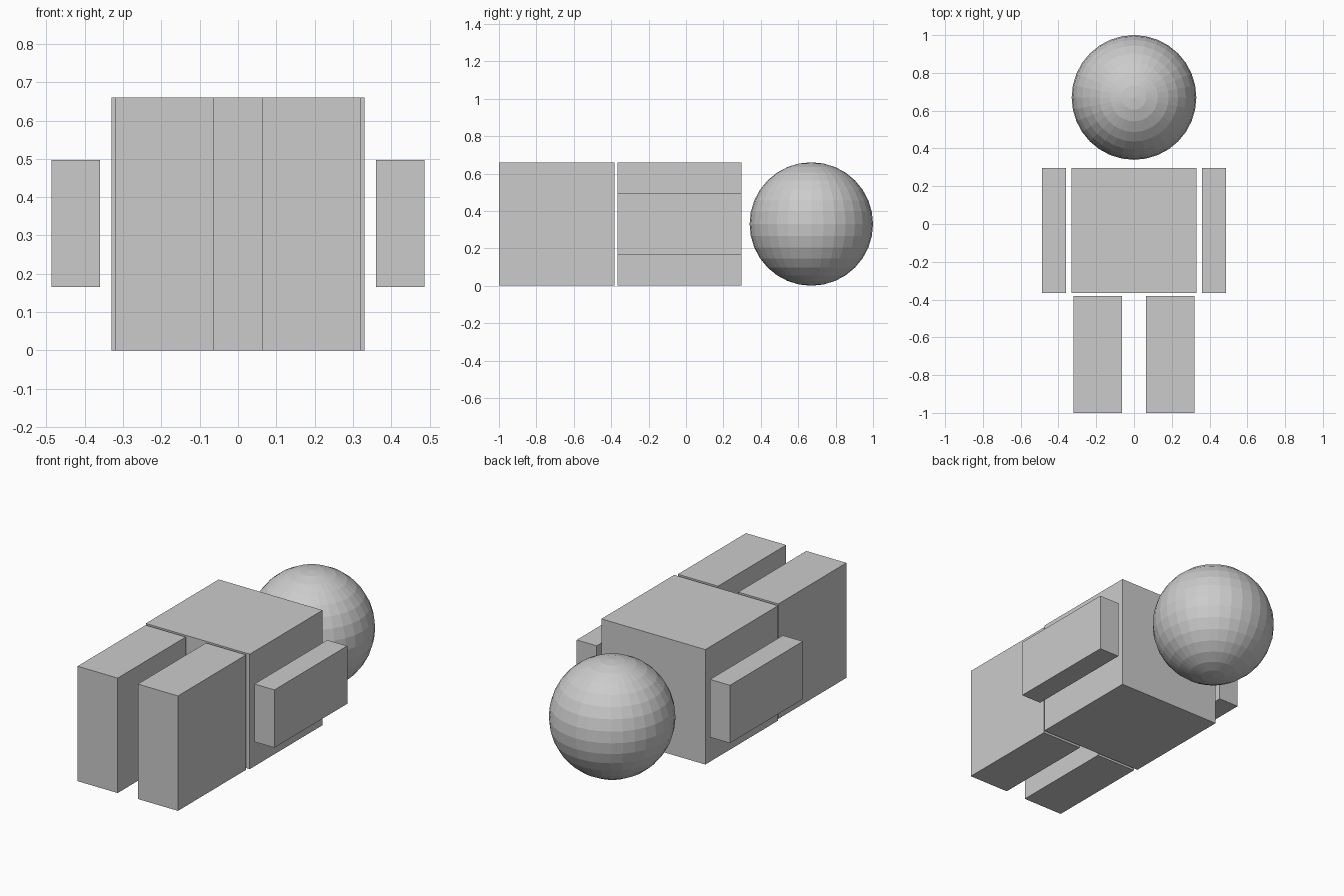
import bpy

if "Cube" in bpy.data.objects:
    bpy.data.objects.remove(bpy.data.objects["Cube"], do_unlink=True)

# One plain grey for the whole figure
grey = bpy.data.materials.new("light_grey")
grey.use_nodes = True
colour = (0.6, 0.6, 0.6, 1)
grey.diffuse_color = colour
grey.node_tree.nodes["Principled BSDF"].inputs["Base Color"].default_value = colour


def box(name, low, high):
    """Axis-aligned block between two opposite corners."""
    centre = [(a + b) / 2 for a, b in zip(low, high)]
    size = [b - a for a, b in zip(low, high)]
    bpy.ops.mesh.primitive_cube_add(size=1, location=centre)
    ob = bpy.context.object
    ob.name = name
    ob.scale = size
    bpy.ops.object.transform_apply(location=False, rotation=False, scale=True)
    ob.data.materials.append(grey)


# Torso
box("torso", (-0.33, -0.365, 0), (0.33, 0.296, 0.66))

# Arms and legs, one pair per side
for side, s in (("left", 1), ("right", -1)):
    for part, inner, outer, y, z in (
        ("arm", 0.36, 0.487, (-0.365, 0.296), (0.165, 0.497)),
        ("leg", 0.064, 0.319, (-1, -0.382), (0, 0.66)),
    ):
        x = sorted((s * inner, s * outer))
        box(f"{side}_{part}", (x[0], y[0], z[0]), (x[1], y[1], z[1]))

# Head: faceted ball
bpy.ops.mesh.primitive_uv_sphere_add(
    segments=32, ring_count=16, radius=0.33, location=(0, 0.67, 0.33))
head = bpy.context.object
head.name = "head"
head.data.materials.append(grey)
